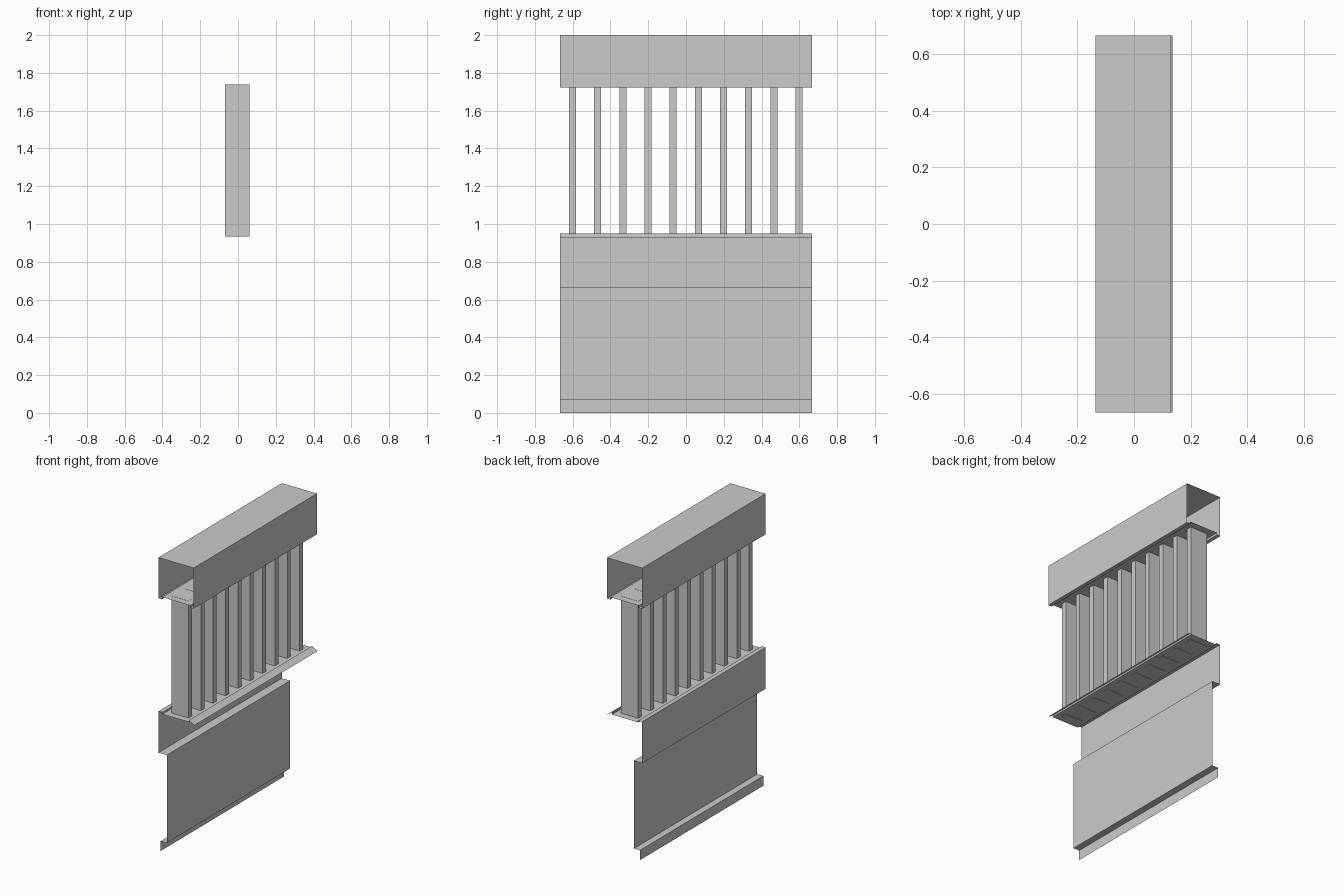
import bpy, bmesh

if "Cube" in bpy.data.objects:
    bpy.data.objects.remove(bpy.data.objects["Cube"])

HALF = 0.666  # half length along y


def sheet(name, profile, closed=False):
    """Extrude an open-ended (x, z) profile along y."""
    bm = bmesh.new()
    a = [bm.verts.new((x, -HALF, z)) for x, z in profile]
    b = [bm.verts.new((x, HALF, z)) for x, z in profile]
    n = len(profile)
    for i in range(n if closed else n - 1):
        j = (i + 1) % n
        bm.faces.new((a[i], a[j], b[j], b[i]))
    return finish(name, bm)


def finish(name, bm):
    bmesh.ops.recalc_face_normals(bm, faces=bm.faces)
    mesh = bpy.data.meshes.new(name)
    bm.to_mesh(mesh)
    bm.free()
    ob = bpy.data.objects.new(name, mesh)
    bpy.context.collection.objects.link(ob)
    return ob


def bar(name, y):
    bm = bmesh.new()
    bmesh.ops.create_cube(bm, size=1)
    for v in bm.verts:
        v.co.x = v.co.x * 0.13 - 0.005
        v.co.y = v.co.y * 0.037 + y
        v.co.z = v.co.z * 0.803 + 1.3365
    return finish(name, bm)


# hollow header with a recessed underside
sheet("header", [(-0.135, 2.0), (0.131, 2.0), (0.131, 1.722), (0.105, 1.722),
                 (0.105, 1.737), (-0.109, 1.737), (-0.109, 1.722),
                 (-0.135, 1.722)], closed=True)

# lower wall sheet running up into the grooved sill with a sloping nose
sheet("wall_and_sill", [(-0.118, 0.0), (-0.118, 0.067), (-0.072, 0.067),
                        (-0.072, 0.667), (-0.135, 0.667), (-0.135, 0.95),
                        (-0.105, 0.95), (-0.105, 0.938), (0.095, 0.938),
                        (0.095, 0.95), (0.135, 0.925)])

# row of upright bars
for i in range(10):
    bar(f"bar_{i + 1}", -0.601 + i * 0.1332)
